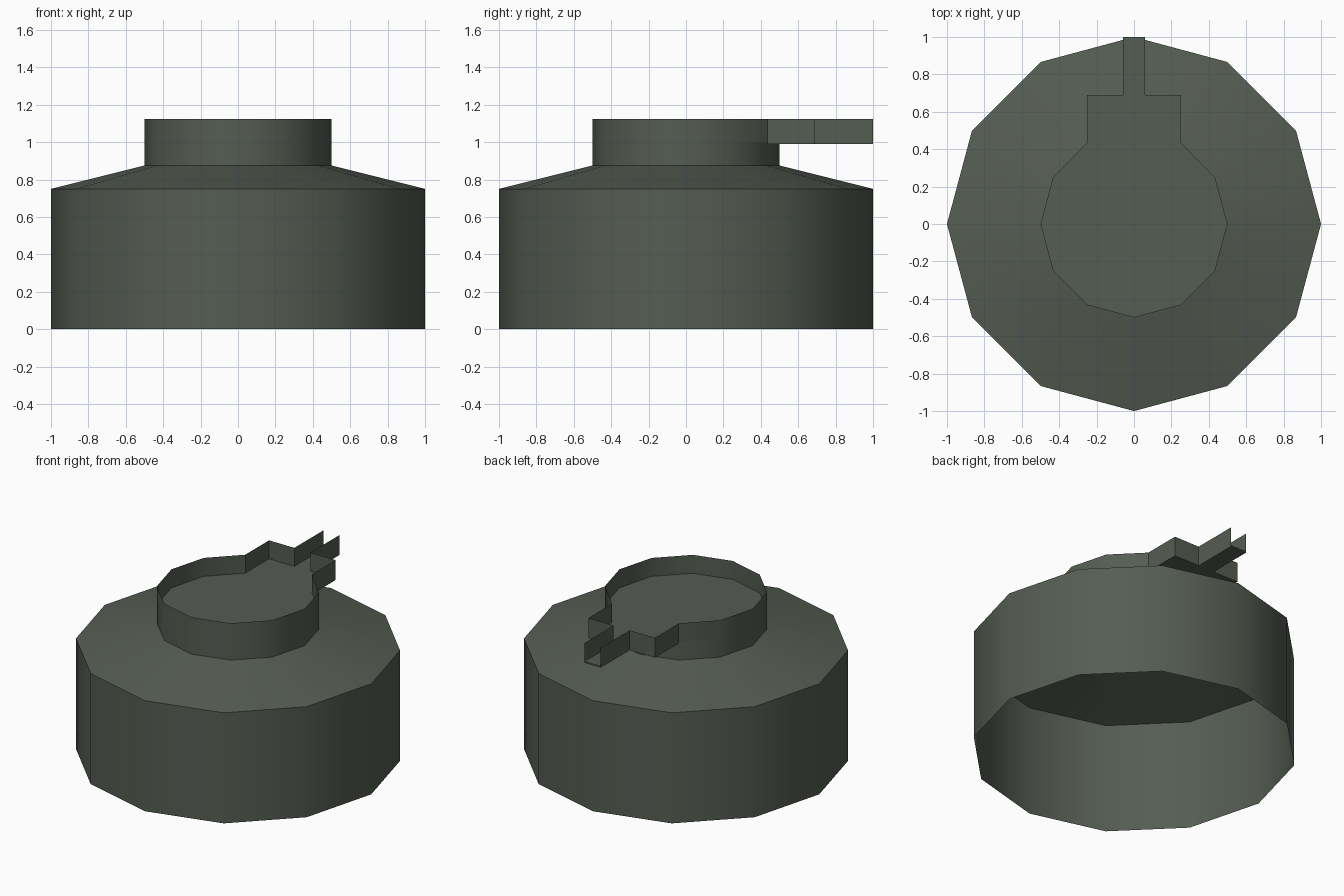
import bpy, bmesh, math

if "Cube" in bpy.data.objects:
    bpy.data.objects.remove(bpy.data.objects["Cube"])

mat = bpy.data.materials.new("dark_green_grey")
mat.diffuse_color = (0.091, 0.109, 0.086, 1)
mat.use_nodes = True
mat.node_tree.nodes["Principled BSDF"].inputs["Base Color"].default_value = mat.diffuse_color


def finish(bm, name):
    me = bpy.data.meshes.new(name)
    bm.to_mesh(me)
    bm.free()
    ob = bpy.data.objects.new(name, me)
    bpy.context.collection.objects.link(ob)
    me.materials.append(mat)
    bpy.ops.object.select_all(action='DESELECT')
    ob.select_set(True)
    bpy.context.view_layer.objects.active = ob
    bpy.ops.object.shade_smooth_by_angle(angle=math.radians(40))
    return ob


def ring(r):
    return [(r * math.cos(math.radians(30 * i)), r * math.sin(math.radians(30 * i))) for i in range(12)]


def strip(bm, lower, upper, closed=True):
    n = len(lower)
    for i in range(n if closed else n - 1):
        j = (i + 1) % n
        bm.faces.new((lower[i], lower[j], upper[j], upper[i]))


# Hollow twelve-sided body, sloping shoulder and lower neck, open underneath
bm = bmesh.new()
loops = [[bm.verts.new((x, y, z)) for x, y in ring(r)]
         for r, z in ((1, 0), (1, 0.75), (0.5, 0.875), (0.5, 1.0))]
for a, b in zip(loops, loops[1:]):
    strip(bm, a, b)
finish(bm, "body_shell")

# Keyhole outline: round rim running into a stepped spout, open at the tip
left_spout = [(-0.06, 1.0), (-0.06, 0.69), (-0.25, 0.69), (-0.25, 0.435)]
right_spout = [(-x, y) for x, y in reversed(left_spout)]
rim = ring(0.5)
arc = rim[5:] + rim[:2]                      # from 150 degrees round the front to 30
outline = left_spout + arc + right_spout

# Upright rim walls
bm = bmesh.new()
low = [bm.verts.new((x, y, 1.0)) for x, y in outline]
top = [bm.verts.new((x, y, 1.125)) for x, y in outline]
strip(bm, low, top, closed=False)
finish(bm, "rim_wall")

# Recessed floor inside the rim
bm = bmesh.new()
bm.faces.new([bm.verts.new((x, y, 1.0)) for x, y in outline])
finish(bm, "rim_floor")

# Thin tray under the spout
bm = bmesh.new()
tray = left_spout + right_spout
low = [bm.verts.new((x, y, 0.99)) for x, y in tray]
top = [bm.verts.new((x, y, 1.0)) for x, y in tray]
strip(bm, low, top)
bm.faces.new(list(reversed(low)))
bmesh.ops.recalc_face_normals(bm, faces=bm.faces)
bm.normal_update()
for f in bm.faces:
    if f.normal.z > 0.5 and f.calc_center_median().z < 1:
        f.normal_flip()
finish(bm, "spout_tray")
